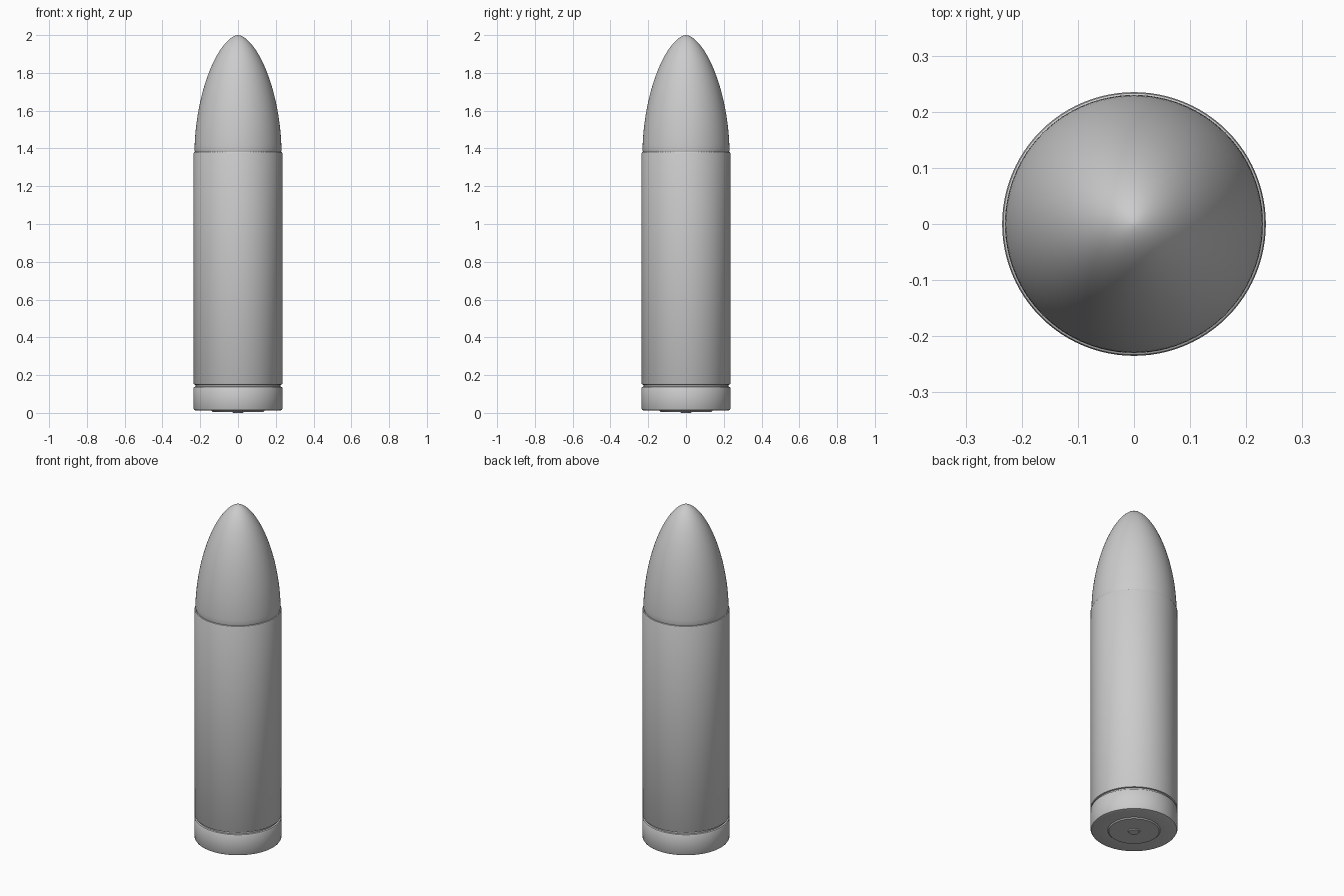
import bpy, bmesh, math

if "Cube" in bpy.data.objects:
    bpy.data.objects.remove(bpy.data.objects["Cube"])

SEG = 96
grey = bpy.data.materials.new("plain grey")
grey.diffuse_color = (0.6, 0.6, 0.6, 1)
grey.use_nodes = True
grey.node_tree.nodes["Principled BSDF"].inputs["Base Color"].default_value = grey.diffuse_color


def lathe(name, profile):
    """Spin an (r, z) profile around z; end points at r = 0 become poles."""
    bm = bmesh.new()
    rings = []
    for r, z in profile:
        if r < 1e-6:
            rings.append([bm.verts.new((0, 0, z))] * SEG)
        else:
            rings.append([bm.verts.new((r * math.cos(2 * math.pi * i / SEG),
                                        r * math.sin(2 * math.pi * i / SEG), z))
                          for i in range(SEG)])
    for a, b in zip(rings, rings[1:]):
        for i in range(SEG):
            j = (i + 1) % SEG
            quad = list(dict.fromkeys((a[i], a[j], b[j], b[i])))
            bm.faces.new(quad)
    bmesh.ops.recalc_face_normals(bm, faces=bm.faces)
    mesh = bpy.data.meshes.new(name)
    bm.to_mesh(mesh)
    bm.free()
    mesh.materials.append(grey)
    ob = bpy.data.objects.new(name, mesh)
    bpy.context.collection.objects.link(ob)
    bpy.ops.object.select_all(action='DESELECT')
    ob.select_set(True)
    bpy.context.view_layer.objects.active = ob
    bpy.ops.object.shade_smooth_by_angle(angle=math.radians(35))
    return ob


# Outer body: stepped base, rim, groove, long cylinder, rolled lip
R = 0.235
lathe("cylinder_body", [
    (0, 0.001), (0.028, 0.001), (0.032, 0.006), (0.136, 0.006), (0.142, 0.012),
    (0.222, 0.012), (0.231, 0.015), (R, 0.022), (R, 0.132), (0.232, 0.137),
    (0.224, 0.139), (0.224, 0.148), (0.232, 0.15), (R, 0.155),
    (R, 1.375), (0.233, 1.38), (0.229, 1.382), (0.226, 1.375), (0, 1.375)])

# Small centre stud under the base
lathe("base_stud", [(0, 0), (0.026, 0), (0.026, 0.004), (0, 0.004)])

# Pointed, round-tipped nose
Z0, H, RN = 1.39, 0.61, 0.23
nose = [(0, 1.37), (0.225, 1.37), (0.229, 1.385)]
N = 40
for k in range(N + 1):
    t = math.sin(0.5 * math.pi * k / N)
    nose.append((RN * max(0, 1 - t ** 1.8) ** 0.59, Z0 + H * t))
lathe("pointed_nose", nose)
